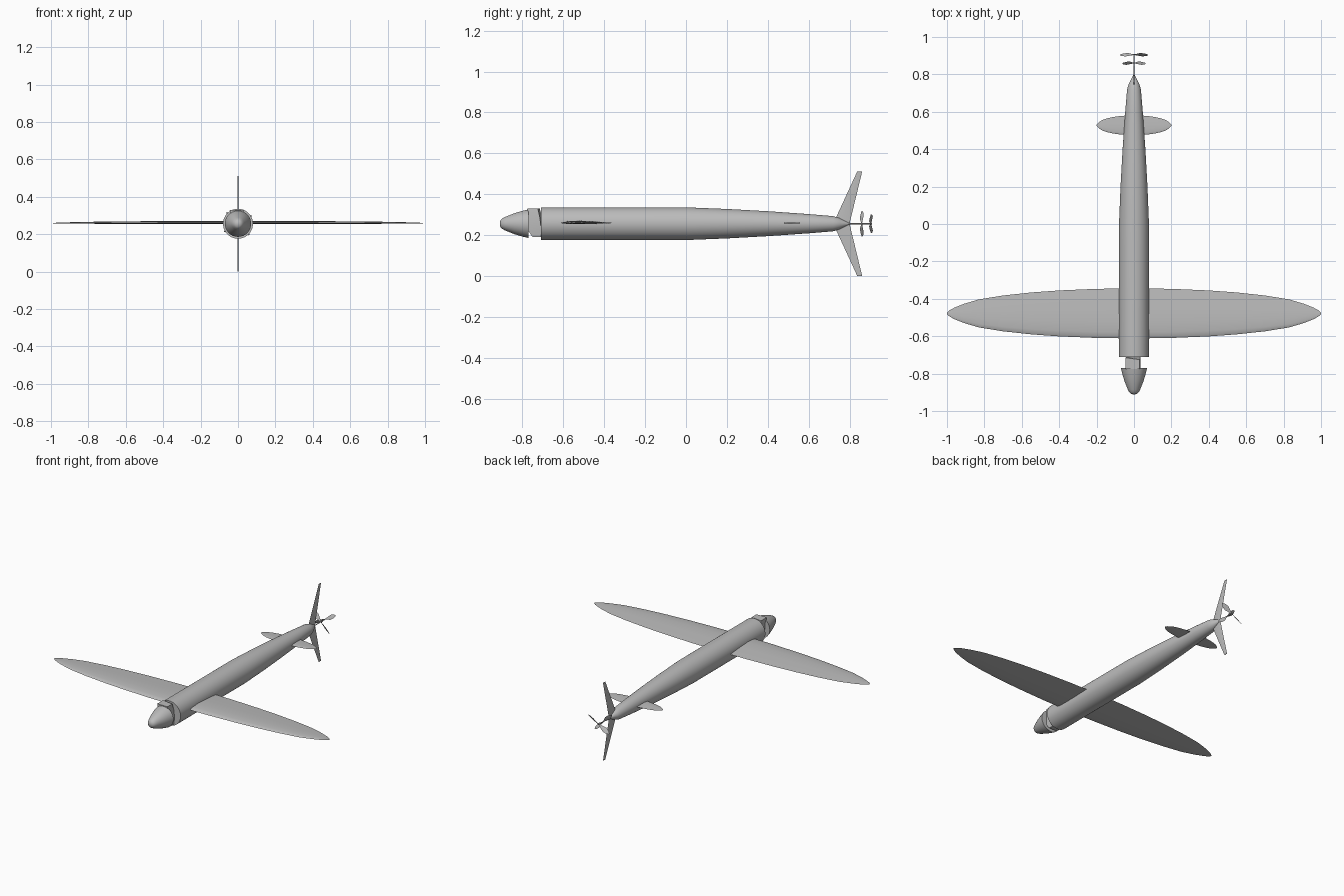
import bpy
import bmesh
from math import pi, sin, cos, radians, sqrt
from mathutils import Matrix, Vector

cube = bpy.data.objects.get("Cube")
if cube:
    bpy.data.objects.remove(cube, do_unlink=True)

AXIS_Z = 0.256

grey = bpy.data.materials.new("plain grey")
grey.use_nodes = True
grey.diffuse_color = (0.5, 0.5, 0.5, 1)
grey.node_tree.nodes["Principled BSDF"].inputs["Base Color"].default_value = (0.5, 0.5, 0.5, 1)


def loft(name, rings, matrix=Matrix()):
    """Skin a row of equal-length point rings and cap both ends."""
    bm = bmesh.new()
    rows = [[bm.verts.new(matrix @ Vector(p)) for p in ring] for ring in rings]
    count = len(rows[0])
    for a, b in zip(rows, rows[1:]):
        for i in range(count):
            j = (i + 1) % count
            bm.faces.new((a[i], a[j], b[j], b[i]))
    bm.faces.new(rows[0])
    bm.faces.new(rows[-1])
    bmesh.ops.recalc_face_normals(bm, faces=bm.faces)
    mesh = bpy.data.meshes.new(name)
    bm.to_mesh(mesh)
    bm.free()
    mesh.materials.append(grey)
    obj = bpy.data.objects.new(name, mesh)
    bpy.context.collection.objects.link(obj)
    bpy.ops.object.select_all(action='DESELECT')
    obj.select_set(True)
    bpy.context.view_layer.objects.active = obj
    bpy.ops.object.shade_smooth_by_angle(angle=radians(30))
    return obj


def round_body(name, profile, sides=40):
    """Body of revolution along y from (y, radius) pairs."""
    turns = [2 * pi * i / sides for i in range(sides)]
    return loft(name, [[(r * cos(t), y, AXIS_Z + r * sin(t)) for t in turns]
                       for y, r in profile])


def elliptic_wing(name, half_span, y_mid, half_chord, top, bottom, z):
    """Thin airfoil with an elliptical outline."""
    section = [(-1, 0), (-0.93, 0.45), (-0.75, 0.8), (-0.35, 1), (0.2, 0.75),
               (1, 0), (0.2, -0.75), (-0.35, -1), (-0.75, -0.8), (-0.93, -0.45)]
    half = [(s, sqrt(1 - s * s)) for s in (0, 0.2, 0.4, 0.55, 0.7, 0.83)]
    half += [(0.91, 0.38), (0.96, 0.23), (0.985, 0.13), (1, 0.03)]
    stations = [(-s, c) for s, c in reversed(half[1:])] + half
    return loft(name, [[(s * half_span, y_mid + c * half_chord * u,
                         z + c * h * (top if h > 0 else bottom)) for u, h in section]
                       for s, c in stations])


# Fuselage with tapered tail and pointed end
round_body("fuselage", [(-0.71, 0.08), (0, 0.08), (0.2, 0.072), (0.4, 0.061),
                        (0.6, 0.047), (0.72, 0.037), (0.75, 0.028), (0.8, 0.002)])

# Rounded nose cone
round_body("nose_cone", [(-0.911, 0.004), (-0.908, 0.016), (-0.9, 0.025), (-0.885, 0.033),
                         (-0.84, 0.051), (-0.8, 0.063), (-0.77, 0.07)])

# Slanted bracket joining nose and fuselage
bracket = []
for z, y0, y1, x0, x1 in ((-0.066, -0.75, -0.705, -0.03, 0.03), (-0.03, -0.775, -0.708, -0.035, 0.035),
                          (0.03, -0.775, -0.715, -0.035, 0.035), (0.074, -0.775, -0.725, -0.045, 0.03)):
    bracket.append([(x0, y0, AXIS_Z + z), (x1, y0, AXIS_Z + z),
                    (x1, y1, AXIS_Z + z), (x0, y1 + 0.01, AXIS_Z + z)])
loft("nose_bracket", bracket)

# Main wing and tailplane
elliptic_wing("main_wing", 1.0, -0.478, 0.134, 0.012, 0.005, 0.259)
elliptic_wing("tailplane", 0.2, 0.528, 0.053, 0.004, 0.002, 0.259)

# Swept fins above and below the tail
for name, side in (("upper_fin", 1), ("lower_fin", -1)):
    rings = []
    for h, front, back, thick in ((0, 0.72, 0.8, 0.003), (0.256, 0.838, 0.862, 0.0015)):
        mid = front + 0.35 * (back - front)
        z = AXIS_Z + side * h
        rings.append([(0, front, z), (thick, mid, z), (0, back, z), (-thick, mid, z)])
    loft(name, rings)

# Thin shaft behind the tail
round_body("propeller_shaft", [(0.79, 0.003), (0.91, 0.003)], 10)

# Two counter-set propellers with pitched blades
for name, y, angle, pitch in (("front_propeller", 0.86, 45, 35), ("rear_propeller", 0.905, -30, -35)):
    for k in range(2):
        place = (Matrix.Translation((0, y, AXIS_Z))
                 @ Matrix.Rotation(radians(angle + 180 * k), 4, 'Y')
                 @ Matrix.Rotation(radians(pitch), 4, 'X'))
        loft(f"{name}_blade_{k + 1}",
             [[(d, 0, w), (d, 0.0015, 0), (d, 0, -w), (d, -0.0015, 0)]
              for d, w in ((0, 0.003), (0.02, 0.008), (0.045, 0.016), (0.07, 0.012), (0.086, 0.003))], place)
